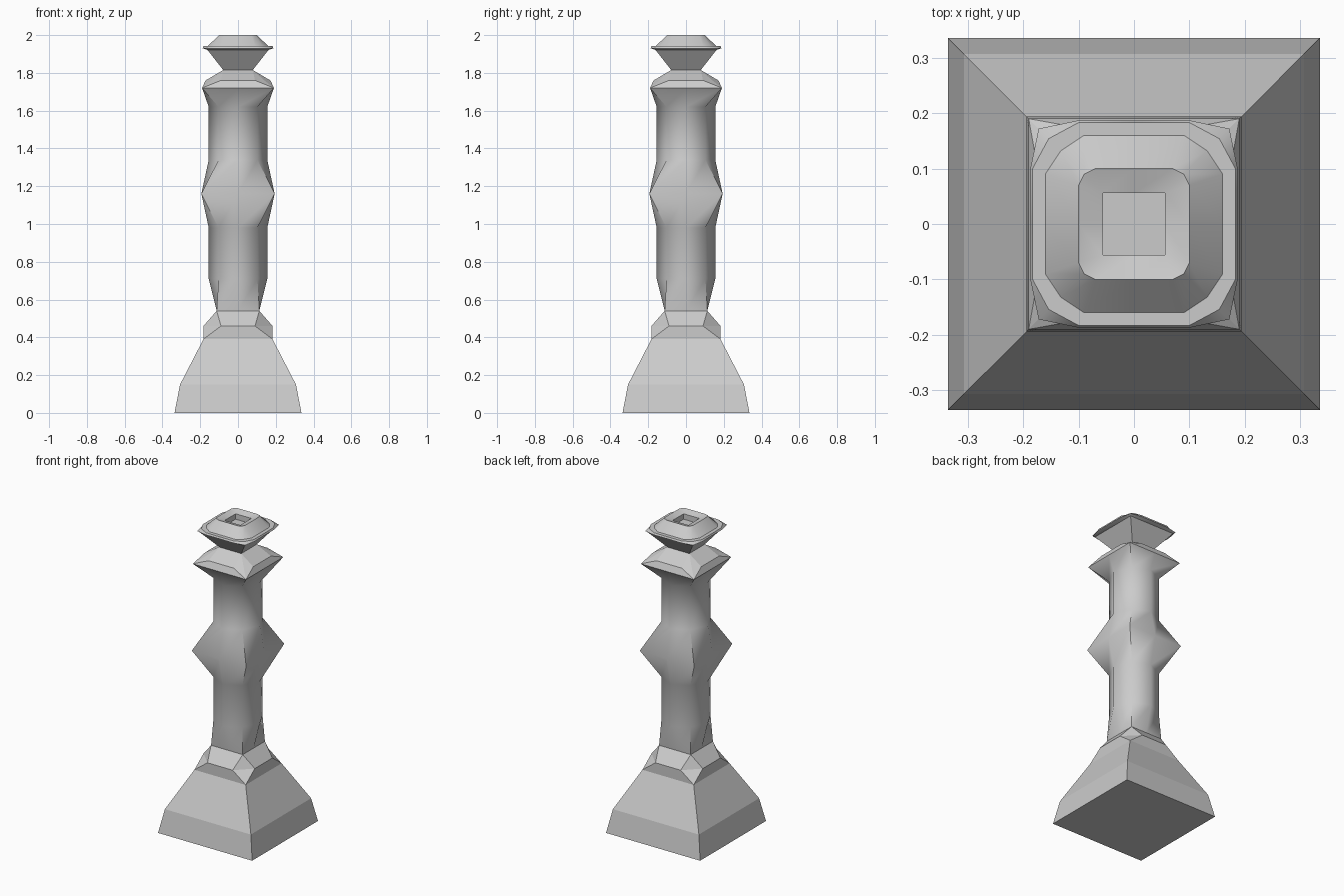
import bpy, bmesh, math

if "Cube" in bpy.data.objects:
    bpy.data.objects.remove(bpy.data.objects["Cube"])


def ring(z, a, p=None, q=None, c=None):
    """One level: side middle (a,0), side point (p,q), corner (c,c), repeated round the axis."""
    if p is None:
        p = q = c = a                      # plain square
    quarter = [(a, 0), (p, q), (c, c), (q, p)]
    pts = []
    for k in range(4):
        co, si = (1, 0, -1, 0)[k], (0, 1, 0, -1)[k]
        pts += [(x * co - y * si, x * si + y * co, z) for x, y in quarter]
    return pts


def stack(name, levels, smooth=None):
    """Skin a stack of levels into a closed part."""
    bm = bmesh.new()
    loops = [[bm.verts.new(v) for v in ring(*lv)] for lv in levels]
    n = len(loops[0])
    for lo, hi in zip(loops, loops[1:]):
        for i in range(n):
            j = (i + 1) % n
            bm.faces.new((lo[i], lo[j], hi[j], hi[i]))
    bm.faces.new(loops[0][::-1])
    bm.faces.new(loops[-1])
    bmesh.ops.remove_doubles(bm, verts=bm.verts, dist=1e-5)
    bmesh.ops.recalc_face_normals(bm, faces=bm.faces)
    me = bpy.data.meshes.new(name)
    bm.to_mesh(me)
    bm.free()
    ob = bpy.data.objects.new(name, me)
    bpy.context.collection.objects.link(ob)
    if smooth:
        bpy.ops.object.select_all(action='DESELECT')
        bpy.context.view_layer.objects.active = ob
        ob.select_set(True)
        bpy.ops.object.shade_smooth_by_angle(angle=math.radians(smooth))
    return ob


def shaft(z):
    return (z, 0.155, 0.103, 0.103, 0.103)  # eight-sided column section


# flared square base with a chamfered collar
stack("base", [(0, 0.336), (0.15, 0.307), (0.39, 0.183),
               (0.46, 0.183, 0.183, 0.09, 0.1365), (0.54, 0.113)])

# column with a square band in the middle and at the top
stack("column", [(0.54, 0.113), shaft(0.71), shaft(0.98), (1.16, 0.194),
                 shaft(1.34), shaft(1.62), (1.72, 0.19)], 45)

# chamfered capital narrowing to the neck
stack("capital", [(1.72, 0.19), (1.76, 0.172, 0.172, 0.09, 0.14), (1.815, 0.078)])

# inverted pyramid under the top plate
stack("neck", [(1.815, 0.078), (1.922, 0.162)])

# top plate, rounded crown and its square socket
stack("crown", [(1.922, 0.162), (1.93, 0.187, 0.187, 0.10, 0.172),
                (1.942, 0.183, 0.183, 0.10, 0.154),
                (1.942, 0.16, 0.16, 0.09, 0.132),
                (2.0, 0.10, 0.10, 0.07, 0.09),
                (1.985, 0.056), (1.95, 0.056)], 40)
